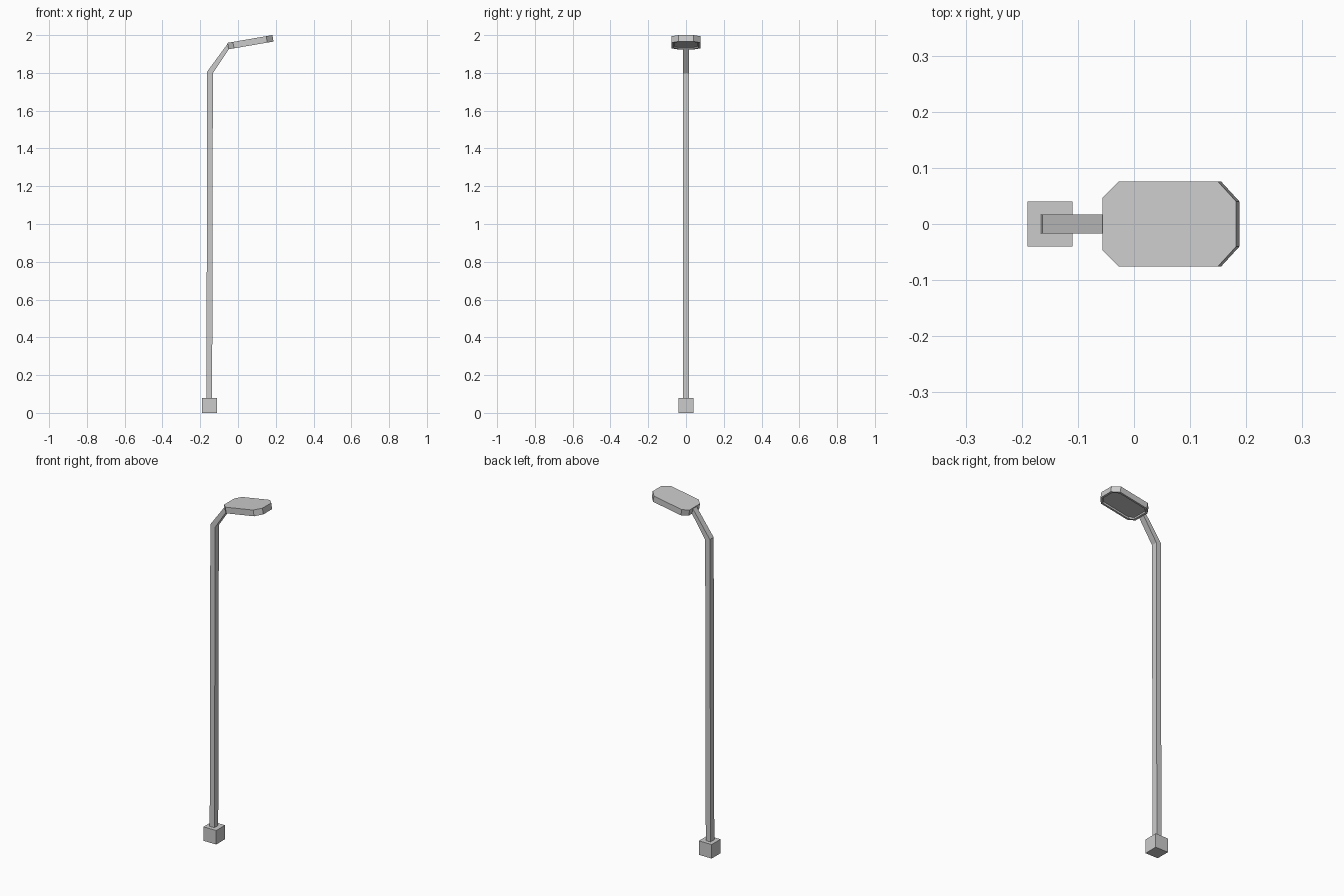
import bpy, bmesh
from mathutils import Vector

if "Cube" in bpy.data.objects:
    bpy.data.objects.remove(bpy.data.objects["Cube"])


def make_object(name, bm):
    bmesh.ops.recalc_face_normals(bm, faces=bm.faces)
    mesh = bpy.data.meshes.new(name)
    bm.to_mesh(mesh)
    bm.free()
    obj = bpy.data.objects.new(name, mesh)
    bpy.context.collection.objects.link(obj)
    return obj


def extrude_profile(bm, points, offset):
    """Make a closed prism from an outline; return its first face."""
    face = bm.faces.new([bm.verts.new(p) for p in points])
    moved = bmesh.ops.extrude_face_region(bm, geom=[face], use_keep_orig=True)
    verts = [g for g in moved["geom"] if isinstance(g, bmesh.types.BMVert)]
    bmesh.ops.translate(bm, vec=offset, verts=verts)
    return face


# Square footing
bpy.ops.mesh.primitive_cube_add(size=0.08, location=(-0.15, 0, 0.04))
bpy.context.object.name = "base_block"

# Pole with bent arm: square tube swept through side-profile sections
W = 0.017
sections = [  # (outer x, outer z), (inner x, inner z)
    ((-0.167, 0.07), (-0.137, 0.07)),
    ((-0.163, 1.807), (-0.133, 1.798)),
    ((-0.053, 1.957), (-0.047, 1.928)),
]
bm = bmesh.new()
rings = []
for (ox, oz), (ix, iz) in sections:
    rings.append([bm.verts.new(p) for p in
                  ((ox, -W, oz), (ix, -W, iz), (ix, W, iz), (ox, W, oz))])
for a, b in zip(rings, rings[1:]):
    for i in range(4):
        j = (i + 1) % 4
        bm.faces.new((a[i], a[j], b[j], b[i]))
bm.faces.new(rings[0])
bm.faces.new(rings[-1])
make_object("pole_and_arm", bm)

# Lamp head: tilted slab with cut corners, lens recessed underneath
half = [(-0.050, 0.047), (-0.021, 0.076), (0.155, 0.076), (0.188, 0.040)]
outline = half + [(x, -y) for x, y in reversed(half)]
slope = 0.041 / 0.238
bottom = [Vector((x, y, 1.925 + (x + 0.05) * slope)) for x, y in outline]
up = Vector((-slope, 0, 1)).normalized() * 0.0345
bm = bmesh.new()
under = extrude_profile(bm, bottom, up)
bmesh.ops.recalc_face_normals(bm, faces=bm.faces)
bmesh.ops.inset_region(bm, faces=[under], thickness=0.012)
bmesh.ops.inset_region(bm, faces=[under], thickness=0.003, depth=-0.008)
make_object("lamp_head", bm)
